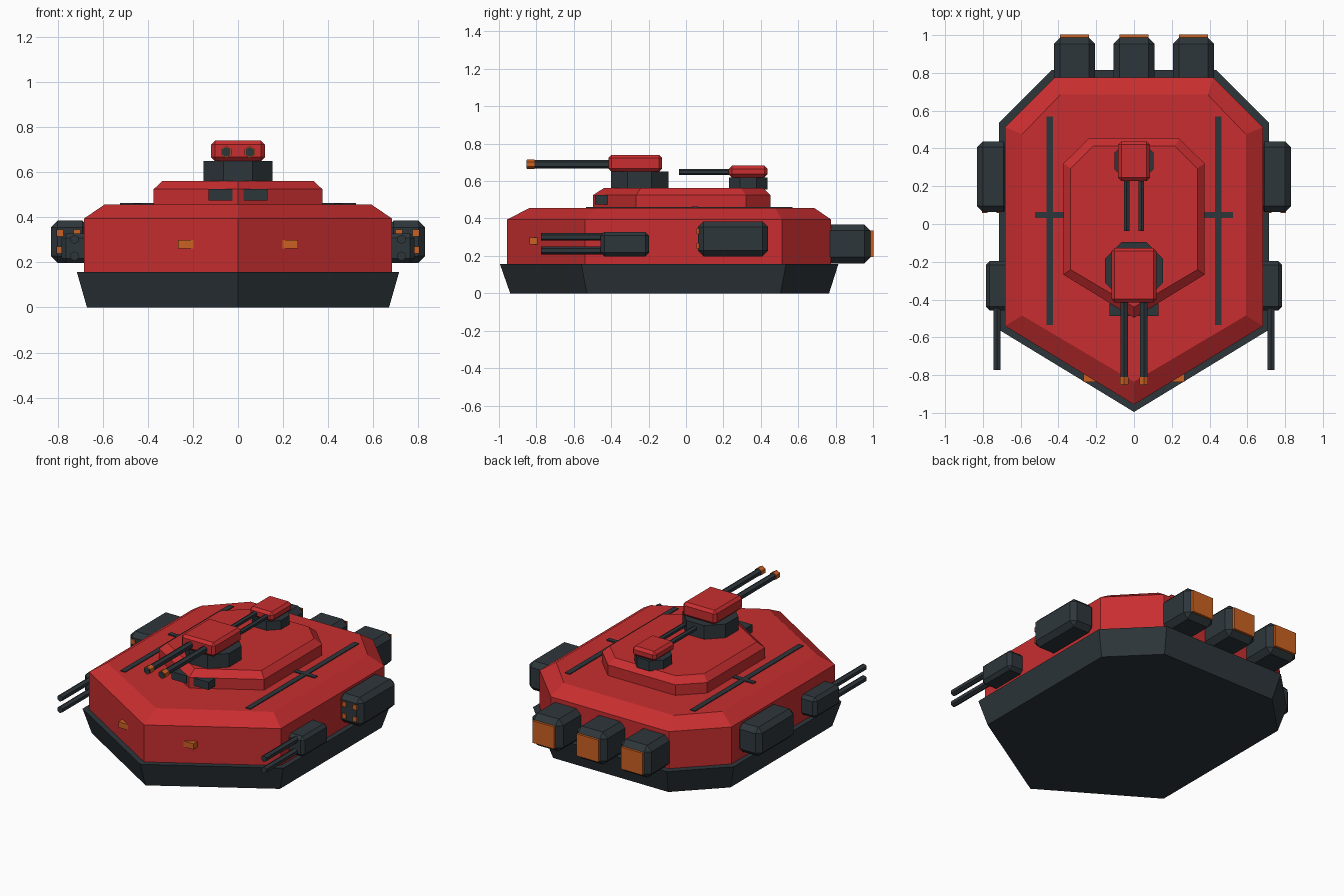
import bpy, bmesh, math
from mathutils import Matrix

if "Cube" in bpy.data.objects:
    bpy.data.objects.remove(bpy.data.objects["Cube"], do_unlink=True)


def material(name, rgb):
    m = bpy.data.materials.new(name)
    m.use_nodes = True
    m.diffuse_color = (*rgb, 1)
    bsdf = m.node_tree.nodes["Principled BSDF"]
    bsdf.inputs["Base Color"].default_value = (*rgb, 1)
    bsdf.inputs["Roughness"].default_value = 0.7
    return m


RED = material("red armour", (0.58, 0.027, 0.029))
DARK = material("dark steel", (0.027, 0.037, 0.044))
ORANGE = material("orange glow", (0.6, 0.12, 0.016))


def finish(name, bm, mat):
    bmesh.ops.recalc_face_normals(bm, faces=bm.faces[:])
    mesh = bpy.data.meshes.new(name)
    bm.to_mesh(mesh)
    bm.free()
    mesh.materials.append(mat)
    ob = bpy.data.objects.new(name, mesh)
    bpy.context.collection.objects.link(ob)
    return ob


def box(name, mat, xs, ys, zs, chamfer=0):
    """Box between the given limits, with optional chamfered edges."""
    bm = bmesh.new()
    bmesh.ops.create_cube(bm, size=1)
    for v in bm.verts:
        for i, (lo, hi) in enumerate((xs, ys, zs)):
            v.co[i] = hi if v.co[i] > 0 else lo
    if chamfer:
        bmesh.ops.bevel(bm, geom=bm.edges[:], offset=chamfer, segments=1, affect='EDGES')
    return finish(name, bm, mat)


def prism(name, mat, sides, radius, length, centre, axis='Z'):
    """Faceted cylinder along Z, or along Y with a ridge on top."""
    bm = bmesh.new()
    bmesh.ops.create_cone(bm, cap_ends=True, segments=sides, radius1=radius,
                          radius2=radius, depth=length)
    turn = Matrix.Rotation(math.pi / sides, 4, 'Z')
    if axis == 'Y':
        turn = Matrix.Rotation(math.pi / 2, 4, 'X')
    bm.transform(Matrix.Translation(centre) @ turn)
    return finish(name, bm, mat)


def barrel(name, mat, x, z, y0, y1, radius):
    return prism(name, mat, 6, radius, y1 - y0, (x, (y0 + y1) / 2, z), 'Y')


def loft(name, mat, sections):
    """Stack mirrored outlines; each is (z, nose_y, side_x, front_y, rear_y, tail_x, tail_y)."""
    bm = bmesh.new()
    rings = []
    for z, nose, sx, fy, ry, tx, ty in sections:
        half = [(sx, fy), (sx, ry), (tx, ty)]
        outline = [(0, nose)] + half + [(-x, y) for x, y in reversed(half)]
        rings.append([bm.verts.new((x, y, z)) for x, y in outline])
    for low, high in zip(rings, rings[1:]):
        for i in range(len(low)):
            j = (i + 1) % len(low)
            bm.faces.new((low[i], low[j], high[j], high[i]))
    bm.faces.new(rings[0][::-1])
    bm.faces.new(rings[-1])
    return finish(name, bm, mat)


# Hull layers
loft("hull_skirt", DARK, [
    (0, -0.94, 0.67, -0.53, 0.505, 0.41, 0.765),
    (0.157, -0.995, 0.715, -0.56, 0.535, 0.435, 0.815)])
loft("hull_armour", RED, [
    (0.15, -0.956, 0.683, -0.54, 0.512, 0.42, 0.775),
    (0.395, -0.956, 0.683, -0.54, 0.512, 0.42, 0.775),
    (0.457, -0.835, 0.592, -0.485, 0.475, 0.39, 0.685)])
loft("upper_deck", RED, [
    (0.45, -0.497, 0.374, -0.268, 0.32, 0.24, 0.452),
    (0.525, -0.497, 0.374, -0.268, 0.32, 0.24, 0.452),
    (0.562, -0.44, 0.335, -0.242, 0.295, 0.215, 0.413)])


# Turrets: octagonal ring, chamfered head and twin barrels
def turret(name, y, ring_half, zs, head_x, head_y, gun_x, gun_z, gun_end, gun_r):
    z0, z1, z2 = zs
    prism(name + "_ring", DARK, 8, ring_half / math.cos(math.pi / 8), z1 - z0,
          (0, y, (z0 + z1) / 2))
    box(name + "_head", RED, (-head_x, head_x), head_y, (z1, z2), 0.017)
    for s, side in ((1, "left"), (-1, "right")):
        barrel(f"{name}_barrel_{side}", DARK, s * gun_x, gun_z, gun_end,
               head_y[0] + 0.05, gun_r)


turret("main_turret", -0.248, 0.154, (0.555, 0.65, 0.74), 0.12, (-0.415, -0.127),
       0.052, 0.69, -0.852, 0.022)
turret("rear_turret", 0.333, 0.104, (0.555, 0.62, 0.682), 0.084, (0.228, 0.437),
       0.039, 0.649, -0.037, 0.016)

# Paired details on both sides
for s, side in ((1, "left"), (-1, "right")):
    def span(a, b):
        return tuple(sorted((s * a, s * b)))

    barrel(f"main_muzzle_{side}", ORANGE, s * 0.052, 0.69, -0.85, -0.81, 0.026)
    box(f"vision_block_{side}", DARK, span(0.025, 0.131), (-0.487, -0.42), (0.475, 0.525))
    box(f"headlight_{side}", ORANGE, span(0.195, 0.267), (-0.836, -0.795), (0.262, 0.299))

    # Deck seams
    box(f"deck_seam_{side}", DARK, span(0.428, 0.463), (-0.535, 0.57), (0.45, 0.462))
    box(f"deck_cross_seam_{side}", DARK, span(0.37, 0.523), (0.033, 0.063), (0.45, 0.463))

    # Rocket pod with four tubes
    box(f"rocket_pod_{side}", DARK, span(0.66, 0.83), (0.064, 0.438), (0.198, 0.385), 0.03)
    for i, x in enumerate((0.714, 0.79)):
        for j, z in enumerate((0.255, 0.331)):
            box(f"rocket_{side}_{i}{j}", ORANGE, span(x - 0.015, x + 0.015),
                (0.057, 0.09), (z - 0.015, z + 0.015))

    # Side gun with two stacked barrels
    box(f"side_gun_{side}", DARK, span(0.66, 0.784), (-0.457, -0.197), (0.197, 0.328), 0.02)
    for level, z in (("lower", 0.228), ("upper", 0.302)):
        barrel(f"side_barrel_{level}_{side}", DARK, s * 0.726, z, -0.774, -0.43, 0.021)

# Rear thrusters
for x, side in ((-0.315, "right"), (0, "middle"), (0.315, "left")):
    box(f"thruster_{side}", DARK, (x - 0.109, x + 0.109), (0.66, 0.987), (0.16, 0.368), 0.033)
    box(f"thruster_glow_{side}", ORANGE, (x - 0.077, x + 0.077), (0.97, 1.002),
        (0.193, 0.335))
